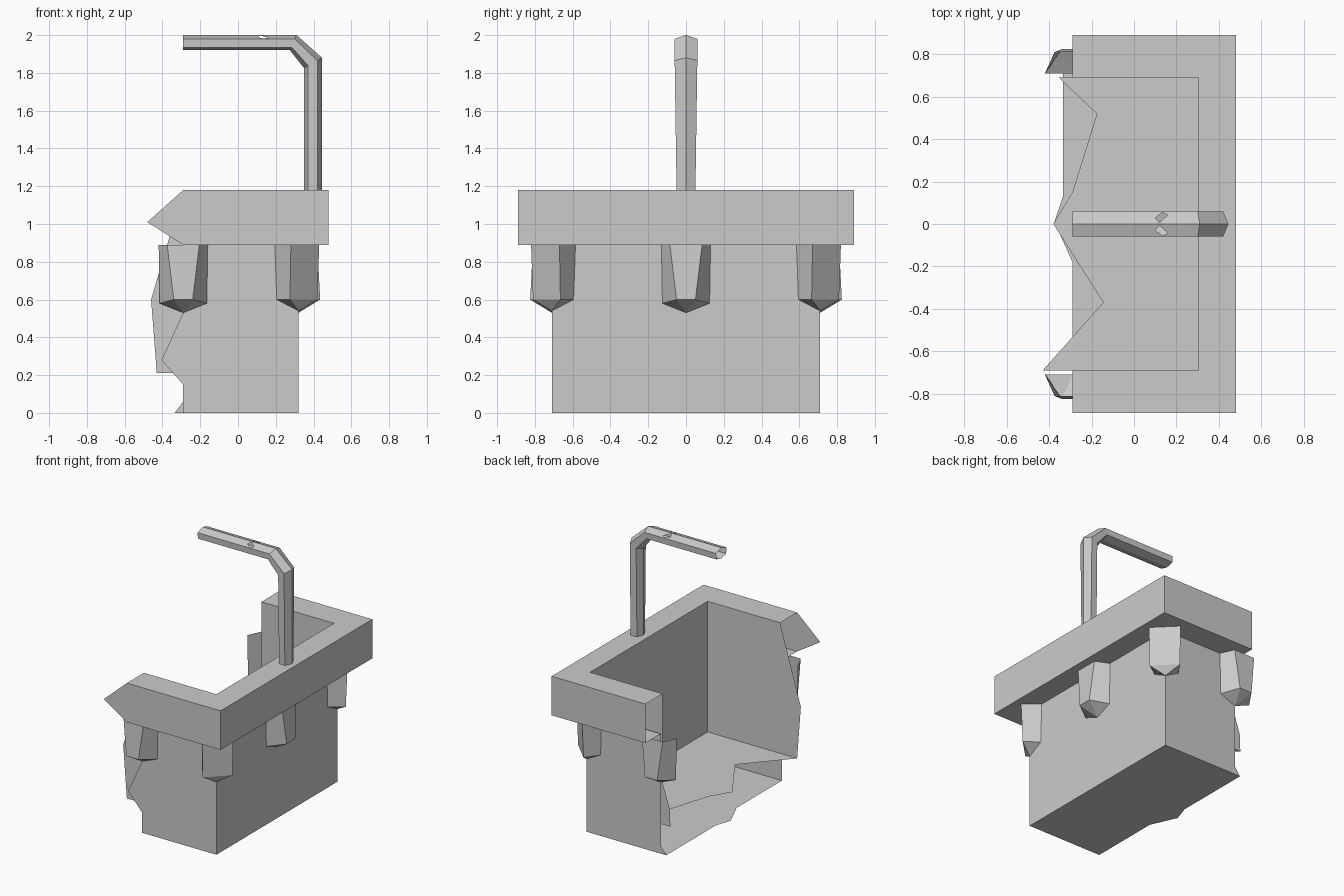
import bpy, bmesh
from mathutils import Vector

if "Cube" in bpy.data.objects:
    bpy.data.objects.remove(bpy.data.objects["Cube"])


def panel(bm, pts, facing):
    """Add one thin face, wound so it looks toward 'facing'."""
    f = bm.faces.new([bm.verts.new(p) for p in pts])
    f.normal_update()
    if f.normal.dot(Vector(facing)) < 0:
        f.normal_flip()


def finish(bm, name):
    bmesh.ops.remove_doubles(bm, verts=bm.verts, dist=0.0005)
    me = bpy.data.meshes.new(name)
    bm.to_mesh(me)
    bm.free()
    ob = bpy.data.objects.new(name, me)
    bpy.context.collection.objects.link(ob)
    return ob


# outer basin: open shell with a broken left side
X, Y, CUT = 0.32, 0.71, -0.29
RB, RT = 0.89, 1.18
bm = bmesh.new()
front_edge = [(CUT, RB), (CUT, .53), (-.405, .28), (CUT, .15), (CUT, 0)]
back_edge = [(CUT, RB), (CUT, .06), (-.335, 0)]
for y, edge in ((-Y, front_edge), (Y, back_edge)):
    panel(bm, [(x, y, z) for x, z in edge] + [(X, y, 0), (X, y, RB)], (0, y, 0))
panel(bm, [(X, -Y, 0), (X, Y, 0), (X, Y, RB), (X, -Y, RB)], (1, 0, 0))
panel(bm, [(X, -Y, 0), (CUT, -Y, 0), (CUT, -.18, 0), (-.375, .01, 0),
           (-.335, .13, 0), (-.335, Y, 0), (X, Y, 0)], (0, 0, -1))
finish(bm, "outer_basin")

# inner lining and jagged floor
IX, IY, FZ = 0.305, 0.69, 0.21
bm = bmesh.new()
front_edge = [(CUT, RT), (-.46, .6), (-.43, FZ)]
back_edge = [(CUT, RT), (CUT, .52), (-.35, .34), (-.355, FZ)]
for y, edge in ((-IY, front_edge), (IY, back_edge)):
    panel(bm, [(x, y, z) for x, z in edge] + [(IX, y, FZ), (IX, y, RT)], (0, -y, 0))
panel(bm, [(IX, -IY, FZ), (IX, IY, FZ), (IX, IY, RT), (IX, -IY, RT)], (-1, 0, 0))
panel(bm, [(IX, -IY, FZ), (-.43, -IY, FZ), (-.145, -.37, FZ), (-.38, 0, FZ),
           (-.29, .15, FZ), (-.175, .52, FZ), (-.355, IY, FZ), (IX, IY, FZ)], (0, 0, 1))
finish(bm, "inner_lining")

# overhanging rim, U shaped, with one torn tip
RX, RY = 0.48, 0.89
bm = bmesh.new()
for z, x, y, d in ((RT, IX, IY, 1), (RB, X, Y, -1)):
    for s in (-1, 1):
        panel(bm, [(CUT, s * y, z), (x, s * y, z), (RX, s * RY, z), (CUT, s * RY, z)], (0, 0, d))
    panel(bm, [(x, -y, z), (x, y, z), (RX, RY, z), (RX, -RY, z)], (0, 0, d))
panel(bm, [(RX, -RY, RB), (RX, RY, RB), (RX, RY, RT), (RX, -RY, RT)], (1, 0, 0))
panel(bm, [(CUT, RY, RB), (RX, RY, RB), (RX, RY, RT), (CUT, RY, RT)], (0, 1, 0))
panel(bm, [(CUT, -RY, RB), (RX, -RY, RB), (RX, -RY, RT), (CUT, -RY, RT),
           (-.48, -RY, 1.01)], (0, -1, 0))
finish(bm, "rim")


# tapered brackets under the rim
def bracket(name, origin, t, o, top, low, tip_z):
    """Profiles are (along, out, z) in the frame of tangent t and outward o."""
    def at(p):
        v = Vector(origin) + Vector(t) * p[0] + Vector(o) * p[1]
        return (v.x, v.y, p[2])
    bm = bmesh.new()
    tip = at((0, 0, tip_z))
    hub = Vector(at((0, 0, .75)))
    for i in range(3):
        for pts in ([top[i], top[i + 1], low[i + 1], low[i]], ):
            q = [at(p) for p in pts]
            mid = sum((Vector(p) for p in q), Vector()) / 4
            panel(bm, q, mid - hub)
        panel(bm, [at(low[i]), at(low[i + 1]), tip], (0, 0, -1))
    finish(bm, name)


side_top = [(-.13, 0, RB), (-.085, .1, RB), (.085, .1, RB), (.13, 0, RB)]
side_low = [(-.125, 0, .58), (-.05, .115, .6), (.05, .115, .6), (.125, 0, .58)]
cor_top = [(-.125, 0, RB), (-.04, .11, RB), (.11, -.04, RB), (0, -.125, RB)]
cor_low = [(-.115, 0, .6), (-.045, .1, .6), (.1, -.045, .6), (0, -.115, .6)]
bracket("bracket_right_middle", (X, 0, 0), (0, 1, 0), (1, 0, 0), side_top, side_low, .53)
for s, label in ((-1, "front"), (1, "back")):
    bracket("bracket_" + label, (CUT, s * Y, 0), (1, 0, 0), (0, s, 0), side_top, side_low, .53)
    bracket("bracket_corner_" + label, (X, s * Y, 0), (1, 0, 0), (0, s, 0),
            cor_top, cor_low, .54)

# bent six-sided handle: sections as (x, z) of outer ridge, outer side, inner side, inner ridge
sections = [
    ([(.445, RT), (.42, RT), (.37, RT), (.35, RT)], .05),
    ([(.445, 1.88), (.42, 1.865), (.37, 1.84), (.35, 1.825)], .06),
    ([(.31, 2.0), (.30, 1.98), (.285, 1.935), (.275, 1.92)], .06),
    ([(CUT, 2.0), (CUT, 1.98), (CUT, 1.935), (CUT, 1.92)], .06),
]
rings = []
for pts, w in sections:
    (a, b, c, d) = pts
    rings.append([(a[0], 0, a[1]), (b[0], w, b[1]), (c[0], w * .95, c[1]),
                  (d[0], 0, d[1]), (c[0], -w * .95, c[1]), (b[0], -w, b[1])])
bm = bmesh.new()
for k in range(3):
    axis = sum((Vector(p) for p in rings[k] + rings[k + 1]), Vector()) / 12
    for i in range(6):
        j = (i + 1) % 6
        q = [rings[k][i], rings[k][j], rings[k + 1][j], rings[k + 1][i]]
        if k == 2 and i in (0, 5):
            # top faces each carry a small four-sided hole
            s = 1 if i == 0 else -1
            hole = [(x, s * y, 2 - y / 3) for x, y in
                    ((.10, .03), (.135, .055), (.16, .043), (.12, .007))]
            edges = []
            for loop in (q, hole):
                vs = [bm.verts.new(p) for p in loop]
                edges += [bm.edges.new((vs[n], vs[(n + 1) % 4])) for n in range(4)]
            bmesh.ops.triangle_fill(bm, edges=edges, use_beauty=True, normal=(0, s * .3, 1))
        else:
            mid = sum((Vector(p) for p in q), Vector()) / 4
            panel(bm, q, mid - axis)
finish(bm, "handle")
